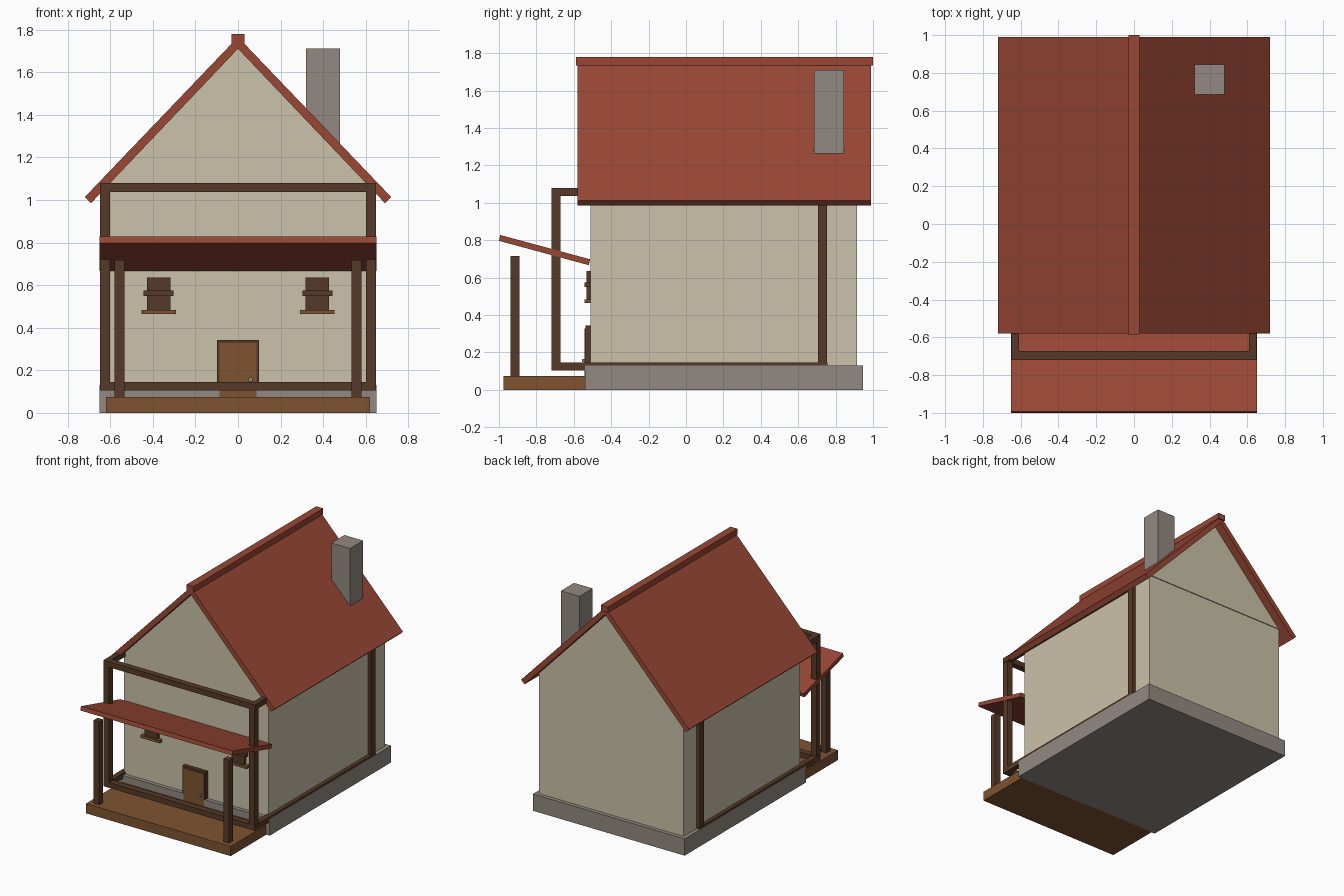
import bpy, bmesh

cube = bpy.data.objects.get("Cube")
if cube:
    bpy.data.objects.remove(cube, do_unlink=True)


def material(name, r, g, b):
    m = bpy.data.materials.new(name)
    m.use_nodes = True
    m.diffuse_color = (r, g, b, 1)
    bsdf = next(n for n in m.node_tree.nodes if n.type == 'BSDF_PRINCIPLED')
    bsdf.inputs["Base Color"].default_value = (r, g, b, 1)
    return m


plaster = material("plaster", 0.60, 0.54, 0.40)
tile = material("red_tile", 0.32, 0.064, 0.036)
timber = material("dark_timber", 0.094, 0.042, 0.02)
plank = material("brown_plank", 0.21, 0.087, 0.031)
stone = material("grey_stone", 0.29, 0.25, 0.22)


def prism(name, profile, axis, lo, hi, mat):
    """Extrude a closed 2D profile along x (profile is y,z) or y (profile is x,z)."""
    bm = bmesh.new()
    point = (lambda a, b, t: (t, a, b)) if axis == 'x' else (lambda a, b, t: (a, t, b))
    rings = [[bm.verts.new(point(a, b, t)) for a, b in profile] for t in (lo, hi)]
    n = len(profile)
    bm.faces.new(rings[0])
    bm.faces.new(rings[1][::-1])
    for i in range(n):
        j = (i + 1) % n
        bm.faces.new((rings[0][i], rings[1][i], rings[1][j], rings[0][j]))
    bmesh.ops.recalc_face_normals(bm, faces=bm.faces)
    mesh = bpy.data.meshes.new(name)
    bm.to_mesh(mesh)
    bm.free()
    mesh.materials.append(mat)
    obj = bpy.data.objects.new(name, mesh)
    bpy.context.collection.objects.link(obj)
    return obj


def box(name, x, y, z, mat):
    corners = [(x[0], z[0]), (x[1], z[0]), (x[1], z[1]), (x[0], z[1])]
    return prism(name, corners, 'y', y[0], y[1], mat)


def pair(name, x, y, z, mat):
    box("left_" + name, x, y, z, mat)
    box("right_" + name, (-x[1], -x[0]), y, z, mat)


# House body
box("foundation", (-0.65, 0.65), (-0.54, 0.945), (0, 0.13), stone)
box("walls", (-0.62, 0.62), (-0.51, 0.915), (0.13, 1.07), plaster)
prism("gable", [(-0.62, 1.07), (0.62, 1.07), (0, 1.715)], 'y', -0.517, 0.922, plaster)

# Roof
for side, s in (("left", 1), ("right", -1)):
    slope = [(0, 1.71), (0.69 * s, 0.985), (0.72 * s, 1.013), (0, 1.765)]
    prism(side + "_roof_slope", slope, 'y', -0.58, 0.99, tile)
box("roof_ridge", (-0.03, 0.03), (-0.587, 1.0), (1.735, 1.78), tile)
box("chimney", (0.32, 0.48), (0.685, 0.845), (1.15, 1.71), stone)

# Timber frame
for end, y in (("front", (-0.72, -0.672)), ("rear", (0.705, 0.755))):
    pair(end + "_frame_post", (0.6, 0.647), y, (0.105, 1.08), timber)
    for level, z in (("lower", (0.105, 0.146)), ("upper", (1.038, 1.08))):
        box(f"{end}_{level}_beam", (-0.649, 0.649), y, z, timber)
for level, z in (("lower", (0.105, 0.146)), ("upper", (1.038, 1.08))):
    pair(level + "_side_beam", (0.608, 0.649), (-0.718, 0.757), z, timber)

# Porch
box("porch_deck", (-0.62, 0.62), (-0.975, -0.535), (0, 0.075), plank)
pair("porch_post", (0.532, 0.58), (-0.938, -0.89), (0.07, 0.717), timber)
prism("porch_awning", [(-1.0, 0.797), (-0.52, 0.667), (-0.512, 0.698), (-0.993, 0.828)],
      'x', -0.65, 0.65, tile)

# Door
box("door_frame", (-0.098, 0.098), (-0.537, -0.5), (0.01, 0.343), timber)
box("door", (-0.087, 0.087), (-0.543, -0.5), (0.01, 0.328), plank)
box("door_knob", (0.05, 0.067), (-0.556, -0.54), (0.148, 0.166), stone)

# Windows
pair("window_shutter", (0.317, 0.427), (-0.531, -0.5), (0.48, 0.635), timber)
pair("window_bar", (0.302, 0.444), (-0.542, -0.5), (0.55, 0.574), timber)
pair("window_sill", (0.292, 0.454), (-0.544, -0.5), (0.464, 0.484), plank)
